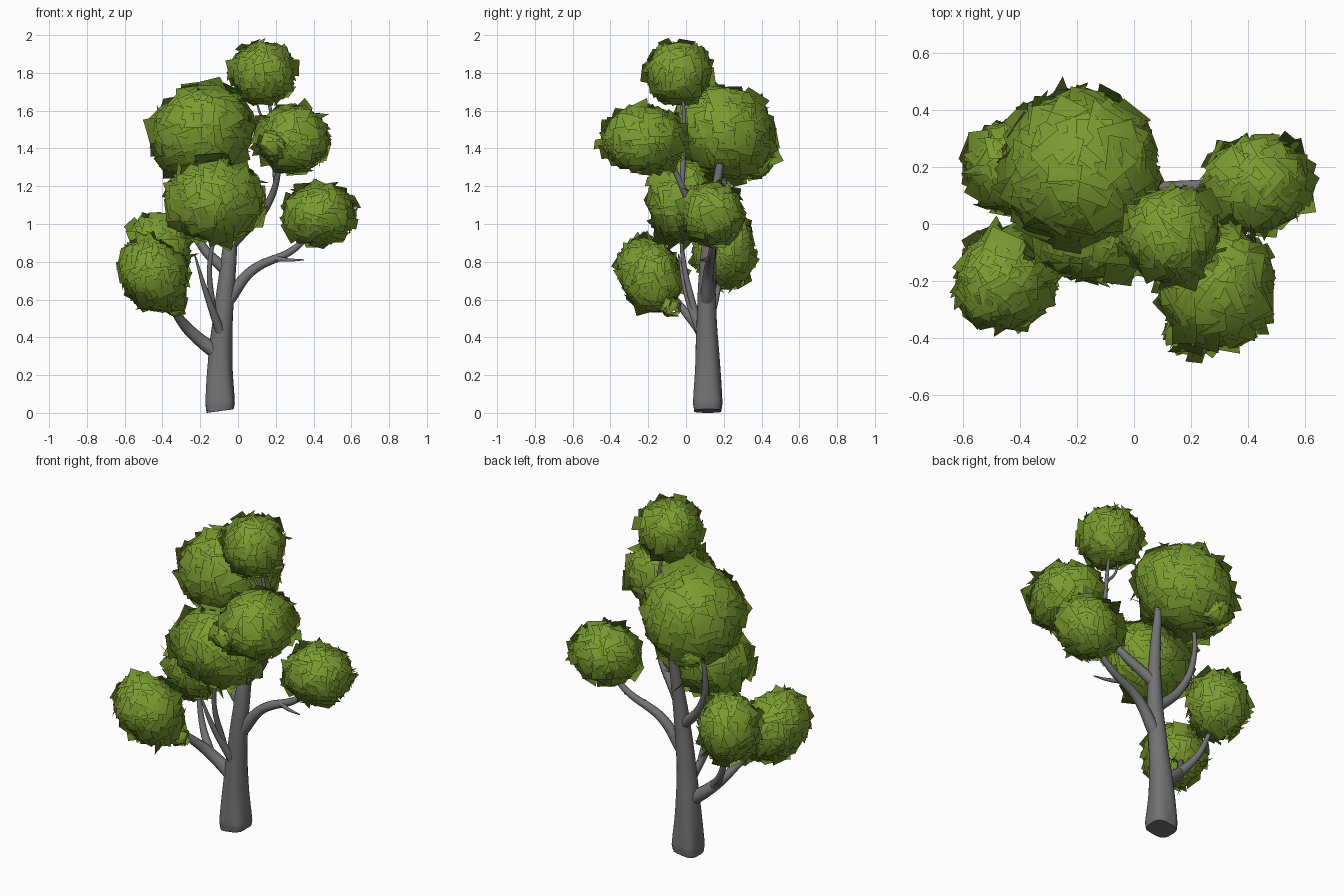
import bpy, math, random
from mathutils import Vector, Matrix

random.seed(4)
cube = bpy.data.objects.get("Cube")
if cube:
    bpy.data.objects.remove(cube)


def material(name, rgb):
    mat = bpy.data.materials.new(name)
    mat.use_nodes = True
    mat.diffuse_color = (*rgb, 1)
    shader = mat.node_tree.nodes["Principled BSDF"]
    shader.inputs["Base Color"].default_value = (*rgb, 1)
    shader.inputs["Roughness"].default_value = 0.9
    return mat


bark = material("grey bark", (0.17, 0.17, 0.17))
leaf = material("leaf green", (0.2, 0.33, 0.03))


def add_mesh(name, mesh, mat):
    obj = bpy.data.objects.new(name, mesh)
    mesh.materials.clear()
    mesh.materials.append(mat)
    bpy.context.collection.objects.link(obj)
    return obj


def limb(name, start_radius, end_radius, *points, sides=3):
    """Smooth tube through the points, tapering evenly from start to end."""
    curve = bpy.data.curves.new(name + " path", 'CURVE')
    curve.dimensions = '3D'
    curve.bevel_depth = 1
    curve.bevel_resolution = sides
    curve.use_fill_caps = True
    spline = curve.splines.new('BEZIER')
    last = len(points) - 1
    spline.bezier_points.add(last)
    for i, (knot, place) in enumerate(zip(spline.bezier_points, points)):
        knot.co = place
        knot.radius = start_radius + (end_radius - start_radius) * i / last
        knot.handle_left_type = knot.handle_right_type = 'AUTO'
    path = bpy.data.objects.new(name + " path", curve)
    bpy.context.collection.objects.link(path)
    bpy.context.view_layer.update()
    graph = bpy.context.evaluated_depsgraph_get()
    mesh = bpy.data.meshes.new_from_object(path.evaluated_get(graph))
    bpy.data.objects.remove(path)
    mesh.shade_smooth()
    return add_mesh(name, mesh, bark)


# Trunk, with root lobes that fade upward and a rounded, slanted foot
root = Vector((-0.095, 0.115, 0))
trunk = limb("trunk", 0.085, 0.02, root, (-0.095, 0.115, 0.05), (-0.095, 0.115, 0.25),
             (-0.08, 0.11, 0.5), (-0.05, 0.115, 0.8), (-0.03, 0.14, 1.05), (-0.02, 0.18, 1.32), sides=8)
for vert in trunk.data.vertices:
    out = vert.co - root
    height = out.z
    out.z = 0
    angle = math.atan2(out.y, out.x)
    fade = max(0, 1 - height / 0.5)
    lobe = 1 + fade * (0.13 + 0.1 * math.cos(4 * (angle + height) + math.pi))
    sole = max(0, 1 - height / 0.05)
    slant = sole * max(0, 0.01 + out.x * 0.12)
    vert.co = root + out * lobe * (1 - 0.2 * sole) + Vector((0, 0, height + slant))

# Lower branches
limb("low_branch", 0.042, 0.012, (-0.09, 0.11, 0.3), (-0.25, 0.08, 0.43),
     (-0.33, 0, 0.53), (-0.42, -0.12, 0.68))
limb("low_branch_fork", 0.027, 0.01, (-0.25, 0.09, 0.43), (-0.33, 0.14, 0.54), (-0.4, 0.19, 0.75))
limb("front_branch", 0.026, 0.004, (-0.09, 0.08, 0.42), (-0.17, 0, 0.64), (-0.23, -0.04, 0.84))
limb("front_branch_fork", 0.019, 0.008, (-0.13, 0.05, 0.52), (-0.15, -0.01, 0.78), (-0.11, -0.03, 1))
limb("right_branch", 0.036, 0.01, (-0.05, 0.11, 0.6), (0.07, 0.12, 0.75),
     (0.3, 0.14, 0.87), (0.42, 0.15, 1))
limb("right_branch_twig", 0.017, 0.003, (0.18, 0.13, 0.82), (0.26, 0.1, 0.81), (0.35, 0.08, 0.81))

# Upper branches
limb("left_branch", 0.032, 0.007, (-0.05, 0.11, 0.74), (-0.2, 0.15, 0.9),
     (-0.26, 0.19, 1.1), (-0.22, 0.22, 1.38))
limb("left_branch_twig", 0.014, 0.003, (-0.2, 0.15, 0.9), (-0.28, 0.14, 0.97), (-0.36, 0.16, 1.03))
limb("upper_branch", 0.032, 0.009, (-0.03, 0.12, 0.9), (0.16, 0.02, 1.11), (0.24, -0.12, 1.42))
limb("top_branch", 0.015, 0.005, (0.2, -0.02, 1.22), (0.18, -0.01, 1.55), (0.13, -0.03, 1.8))
limb("top_twig", 0.009, 0.004, (0.18, -0.01, 1.5), (0.12, -0.01, 1.58), (0.09, -0.02, 1.72))


def foliage(name, centre, radii, lean=(0, 0, 1), count=200, card=0.62):
    """Rounded clump of overlapping, ruffled leaf cards, its own z axis along lean."""
    centre, radii = Vector(centre), Vector(radii)
    frame = Vector((0, 0, 1)).rotation_difference(Vector(lean)).to_matrix()
    half_size = card * sum(radii) / 6
    verts, faces, normals = [], [], []
    for i in range(count):
        # Even spread of directions over the ellipsoid
        rise = 1 - (2 * i + 1) / count
        turn = i * math.pi * (3 - math.sqrt(5))
        ring = math.sqrt(1 - rise * rise)
        way = Vector((ring * math.cos(turn), ring * math.sin(turn), rise))
        normal = frame @ Vector([w / r for w, r in zip(way, radii)]).normalized()
        ruffle = random.choice((0.2, 0.4, 0.8))
        tilt = Vector([random.uniform(-ruffle, ruffle) for axis in range(3)])
        spin = Matrix.Rotation(random.gauss(0, 0.3), 3, 'Z')
        facing = (normal + tilt).to_track_quat('Z', 'Y').to_matrix() @ spin
        place = centre + frame @ (way * radii) * random.uniform(0.85, 0.98)
        width = half_size * random.uniform(0.75, 1.1)
        height = half_size * random.uniform(0.75, 1.1)
        first = len(verts)
        for u, v in ((-1, -1), (1, -1), (1, 1), (-1, 1)):
            corner = place + facing @ Vector((u * width, v * height, 0))
            verts.append(corner)
            normals.append((normal + (corner - centre).normalized()).normalized())
        faces.append(tuple(range(first, first + 4)))
    mesh = bpy.data.meshes.new(name)
    mesh.from_pydata(verts, [], faces)
    mesh.shade_smooth()
    mesh.normals_split_custom_set_from_vertices(normals)
    add_mesh(name, mesh, leaf)


# Leaf clumps
foliage("back_foliage", (-0.19, 0.2, 1.48), (0.28, 0.28, 0.23), (-0.4, 0.4, 0.8), count=280, card=0.5)
foliage("middle_foliage", (-0.12, -0.02, 1.12), (0.26, 0.17, 0.21))
foliage("top_foliage", (0.13, -0.04, 1.8), (0.165, 0.165, 0.165))
foliage("right_front_foliage", (0.29, -0.22, 1.45), (0.19, 0.22, 0.17))
foliage("right_foliage", (0.43, 0.14, 1.05), (0.19, 0.16, 0.16), (-0.2, 0, 1))
foliage("left_front_foliage", (-0.45, -0.19, 0.73), (0.16, 0.16, 0.21), (-0.5, -0.35, 0.8))
foliage("left_back_foliage", (-0.42, 0.2, 0.86), (0.16, 0.16, 0.19))

# Small tufts hanging from the clumps
foliage("back_tuft", (-0.27, 0.36, 1.31), (0.09, 0.08, 0.07), count=30, card=0.9)
foliage("right_front_tuft", (0.19, -0.38, 1.42), (0.08, 0.08, 0.07), count=24, card=1)
foliage("left_front_tuft", (-0.33, -0.08, 0.56), (0.05, 0.05, 0.05), count=20, card=0.9)
